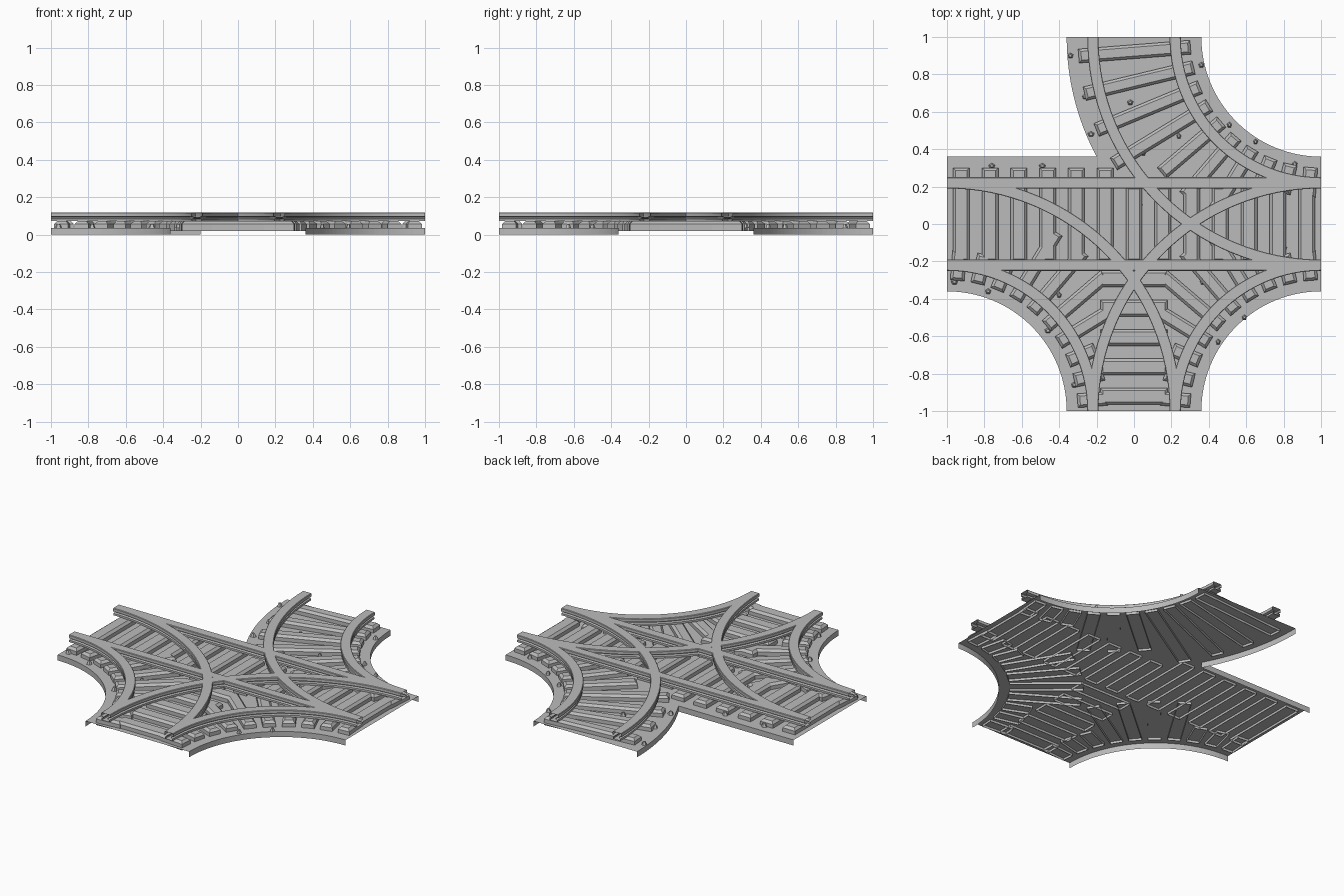
import bpy, bmesh, math
from mathutils import Vector
from mathutils.bvhtree import BVHTree

cube = bpy.data.objects.get("Cube")
if cube:
    bpy.data.objects.remove(cube)

grey = bpy.data.materials.new("track_grey")
grey.use_nodes = True
colour = (0.5, 0.5, 0.5, 1)
grey.diffuse_color = colour
grey.node_tree.nodes["Principled BSDF"].inputs["Base Color"].default_value = colour

GAUGE, EDGE, BED, SLEEPER_TOP = 0.22, 0.36, 0.035, 0.072
QUARTER, STEPS, TIES = math.pi / 2, 32, 10
# Curved routes: centre of the arc and its first angle
SOUTH_WEST = (Vector((-1, -1)), 0)
SOUTH_EAST = (Vector((1, -1)), QUARTER)
NORTH_EAST = (Vector((1, 1)), 2 * QUARTER)


def polar(route, radius, turn):
    angle = route[1] + turn
    return route[0] + radius * Vector((math.cos(angle), math.sin(angle)))


def arc(route, radius, first=0, last=QUARTER):
    return [polar(route, radius, first + (last - first) * i / STEPS) for i in range(STEPS + 1)]


def finish(name, bm, smooth=False):
    mesh = bpy.data.meshes.new(name)
    bm.to_mesh(mesh)
    bm.free()
    mesh.materials.append(grey)
    obj = bpy.data.objects.new(name, mesh)
    bpy.context.collection.objects.link(obj)
    if smooth:
        bpy.ops.object.select_all(action='DESELECT')
        obj.select_set(True)
        bpy.context.view_layer.objects.active = obj
        bpy.ops.object.shade_smooth_by_angle(angle=math.radians(25))
    return obj


# Ballast bed: one thin sheet with banked borders, trimmed square at the leg ends
inner, outer, far = 1 - EDGE, 1 + EDGE, 1.3
notch = math.asin(inner / outer)
outline = [Vector((-far, -EDGE))]
outline += arc(SOUTH_WEST, inner)[::-1]
outline += [Vector((-EDGE, -far)), Vector((EDGE, -far))]
outline += arc(SOUTH_EAST, inner)[::-1]
outline += [Vector((far, -EDGE)), Vector((far, EDGE))]
outline += arc(NORTH_EAST, inner)[::-1]
outline += [Vector((EDGE, far)), Vector((-EDGE, far))]
outline += arc(NORTH_EAST, outer, 0, notch)
outline += [Vector((-far, EDGE))]
bm = bmesh.new()
top = bm.faces.new([bm.verts.new((p.x, p.y, 0)) for p in outline])
bmesh.ops.inset_region(bm, faces=[top], thickness=0.08, use_boundary=True, use_even_offset=True)
for v in top.verts:
    v.co.z = BED
bmesh.ops.triangulate(bm, faces=[top])
for axis in (Vector((1, 0, 0)), Vector((0, 1, 0))):
    for side in (axis, -axis):
        bmesh.ops.bisect_plane(bm, geom=bm.verts[:] + bm.edges[:] + bm.faces[:],
                               plane_co=side, plane_no=side, clear_outer=True)
ground = BVHTree.FromBMesh(bm)
finish("ballast_bed", bm)

# Rails: an open-ended I profile swept along each path
HALF = [(0.026, 0.072), (0.026, 0.084), (0.014, 0.088), (0.014, 0.094),
        (0.03, 0.098), (0.03, 0.115), (0.027, 0.118)]
PROFILE = HALF + [(-x, z) for x, z in reversed(HALF)]


def rail(name, path):
    bm = bmesh.new()
    rings = []
    for i, p in enumerate(path):
        along = (path[min(i + 1, len(path) - 1)] - path[max(i - 1, 0)]).normalized()
        if i in (0, len(path) - 1):
            along = Vector((round(along.x), round(along.y)))
        across = Vector((along.y, -along.x))
        rings.append([bm.verts.new((*(p + across * x), z)) for x, z in PROFILE])
    for a, b in zip(rings, rings[1:]):
        for k in range(len(PROFILE)):
            n = (k + 1) % len(PROFILE)
            bm.faces.new((a[k], a[n], b[n], b[k]))
    bmesh.ops.recalc_face_normals(bm, faces=bm.faces)
    finish(name, bm, True)


for label, y in (("left", -GAUGE), ("right", GAUGE)):
    rail("straight_rail_" + label, [Vector((-1, y)), Vector((1, y))])
for label, route in (("south_west", SOUTH_WEST), ("south_east", SOUTH_EAST), ("north_east", NORTH_EAST)):
    rail(label + "_inner_rail", arc(route, 1 - GAUGE))
    rail(label + "_outer_rail", arc(route, 1 + GAUGE))


# Sleepers: boards with chamfered sides and ends
def sleeper(bm, start, end, width=0.088):
    along = (end - start).normalized()
    across = Vector((-along.y, along.x))
    rings = []
    for z, shrink in ((0.02, 0), (0.058, 0), (SLEEPER_TOP, 0.014)):
        a, b = start + along * shrink, end - along * shrink
        side = across * (width / 2 - shrink)
        rings.append([bm.verts.new((*p, z)) for p in (a - side, b - side, b + side, a + side)])
    for low, high in zip(rings, rings[1:]):
        for k in range(4):
            n = (k + 1) % 4
            bm.faces.new((low[k], low[n], high[n], high[k]))
    bm.faces.new(rings[-1])


bm = bmesh.new()
count = 13
for i in range(count):
    x = -1 + (i + 0.5) * 2 / count
    reach = 0.3 if x < -0.1 else 0.2
    sleeper(bm, Vector((x, -0.2)), Vector((x, reach)))
finish("straight_sleepers", bm)

bm = bmesh.new()
for i in range(5):
    y = -1 + (i + 0.5) * QUARTER / TIES
    sleeper(bm, Vector((-0.18, y)), Vector((0.18, y)))
finish("south_leg_sleepers", bm)

for label, route in (("south_west", SOUTH_WEST), ("south_east", SOUTH_EAST), ("north_east", NORTH_EAST)):
    bm = bmesh.new()
    for i in range(TIES):
        turn = (i + 0.5) * QUARTER / TIES
        reach = 1.12 if 2 < i < TIES - 3 else 0.86
        if route is NORTH_EAST and i < 4:
            reach = 1.3
        sleeper(bm, polar(route, 0.7, turn), polar(route, reach, turn), 0.075)
    finish(label + "_sleepers", bm)

# Loose stones resting on the bed
STONES = [(-.34, .9), (-.26, .68), (-.23, .48), (.36, .85), (.51, .53), (.65, .44), (.86, .32),
          (-.76, .31), (-.49, .31), (-.02, .65), (.05, .38), (.24, .47), (-.17, .15), (.03, .1),
          (.8, -.13), (.37, -.31), (.56, -.28), (.26, -.54), (-.4, -.38), (-.78, -.36),
          (-.96, -.31), (-.46, -.57), (-.32, -.86), (.59, -.5), (.45, -.63)]
bm = bmesh.new()
for i, (x, y) in enumerate(STONES):
    hit = ground.ray_cast(Vector((x, y, 1)), Vector((0, 0, -1)))[0]
    if hit:
        made = bmesh.ops.create_cone(bm, cap_ends=True, segments=5, radius1=0.016, radius2=0.008, depth=0.02)
        for v in made["verts"]:
            v.co.x *= 1 + 0.2 * math.sin(i)
            v.co += hit + Vector((0, 0, 0.011))
finish("stones", bm)
